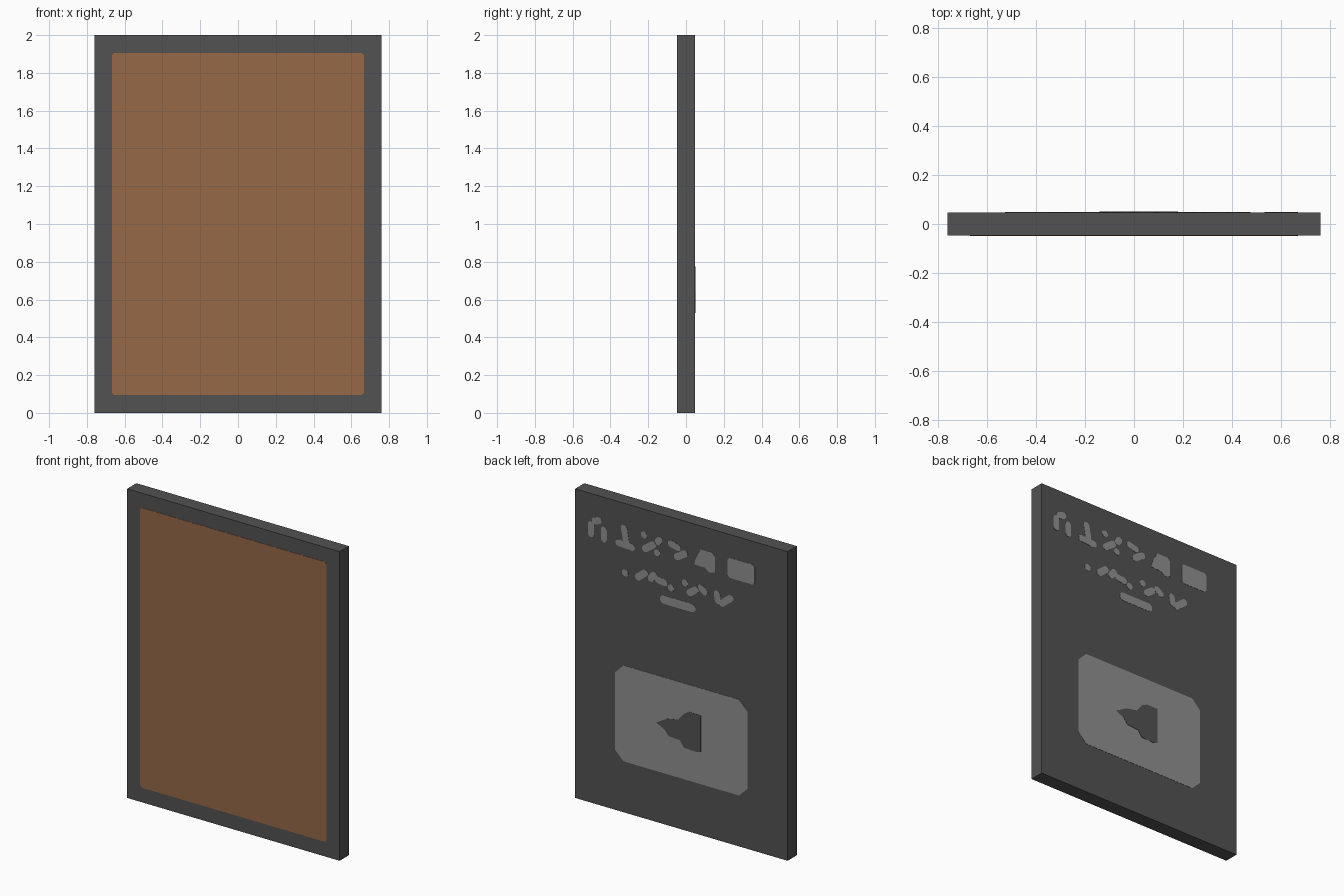
import bpy, bmesh, math

HALF = 0.047   # half the slab thickness


def material(name, rgb):
    m = bpy.data.materials.new(name)
    m.diffuse_color = (*rgb, 1)
    return m


dark = material("dark grey", (0.084, 0.084, 0.084))
brown = material("warm brown", (0.305, 0.138, 0.061))
light = material("light grey", (0.279, 0.279, 0.279))


def plates(name, outlines, y0, y1, mat):
    """Extrude flat (x, z) outlines from y0 to y1 as one object."""
    bm = bmesh.new()
    for pts in outlines:
        face = bm.faces.new([bm.verts.new((x, y0, z)) for x, z in pts])
        ext = bmesh.ops.extrude_face_region(bm, geom=[face])
        verts = [v for v in ext["geom"] if isinstance(v, bmesh.types.BMVert)]
        bmesh.ops.translate(bm, verts=verts, vec=(0, y1 - y0, 0))
    bmesh.ops.recalc_face_normals(bm, faces=bm.faces)
    me = bpy.data.meshes.new(name)
    bm.to_mesh(me)
    bm.free()
    me.materials.append(mat)
    ob = bpy.data.objects.new(name, me)
    bpy.context.collection.objects.link(ob)
    return ob


def chamfered(x0, x1, z0, z1, c):
    return [(x0 + c, z0), (x1 - c, z0), (x1, z0 + c), (x1, z1 - c),
            (x1 - c, z1), (x0 + c, z1), (x0, z1 - c), (x0, z0 + c)]


def dash(xa, za, xb, zb, r=0.022, n=5):
    """Round-ended bar between two points."""
    a = math.atan2(zb - za, xb - xa)
    pts = []
    for cx, cz, start in ((xb, zb, a - math.pi / 2), (xa, za, a + math.pi / 2)):
        for i in range(n + 1):
            t = start + math.pi * i / n
            pts.append((cx + r * math.cos(t), cz + r * math.sin(t)))
    return pts


# Slab
plates("slab", [[(-0.76, 0), (0.76, 0), (0.76, 2), (-0.76, 2)]], -HALF, HALF, dark)

# Front face panel
plates("front_panel", [chamfered(-0.668, 0.668, 0.095, 1.905, 0.012)],
       -HALF - 0.0015, -HALF + 0.001, brown)

# Back label with a tapered dark inset
plates("back_label", [chamfered(-0.474, 0.474, 0.33, 0.95, 0.06)],
       HALF - 0.001, HALF + 0.0015, light)
plates("label_inset", [[(0.18, 0.645), (0.10, 0.69), (0.02, 0.705), (-0.02, 0.755),
                        (-0.06, 0.775), (-0.14, 0.775), (-0.14, 0.54), (-0.11, 0.53),
                        (-0.02, 0.535), (0.01, 0.575), (0.09, 0.58), (0.12, 0.615)]],
       HALF, HALF + 0.003, dark)

# Back square and tapered patch
plates("back_patches", [
    chamfered(-0.525, -0.332, 1.72, 1.85, 0.015),
    [(-0.095, 1.74), (-0.1, 1.77), (-0.14, 1.85), (-0.22, 1.85),
     (-0.24, 1.83), (-0.24, 1.725), (-0.2, 1.715), (-0.17, 1.738)],
], HALF - 0.001, HALF + 0.0015, light)

# Worn flecks on the back, upper and lower band
flecks = [
    (0.646, 1.80, 0.646, 1.74), (0.62, 1.83, 0.59, 1.84), (0.553, 1.79, 0.553, 1.73),
    (0.41, 1.84, 0.396, 1.76), (0.45, 1.735, 0.353, 1.73), (0.268, 1.834, 0.266, 1.834),
    (0.26, 1.746, 0.203, 1.787), (0.168, 1.815, 0.155, 1.83), (0.175, 1.743, 0.173, 1.743),
    (0.075, 1.828, 0.025, 1.816), (0.032, 1.755, -0.025, 1.79),
    (0.403, 1.552, 0.401, 1.552), (0.31, 1.55, 0.26, 1.59), (0.218, 1.565, 0.196, 1.595),
    (0.168, 1.57, 0.118, 1.564), (0.075, 1.543, 0.073, 1.543), (-0.025, 1.602, -0.027, 1.602),
    (-0.06, 1.547, -0.103, 1.578), (-0.14, 1.6, -0.168, 1.58), (-0.255, 1.592, -0.262, 1.55),
    (-0.29, 1.54, -0.353, 1.59),
]
for i, f in enumerate(flecks):
    plates(f"back_fleck_{i + 1}", [dash(*f)], HALF - 0.001, HALF + 0.0015, light)
plates("back_bar", [dash(0.125, 1.453, -0.075, 1.453, 0.027)], HALF - 0.001, HALF + 0.0015, light)
